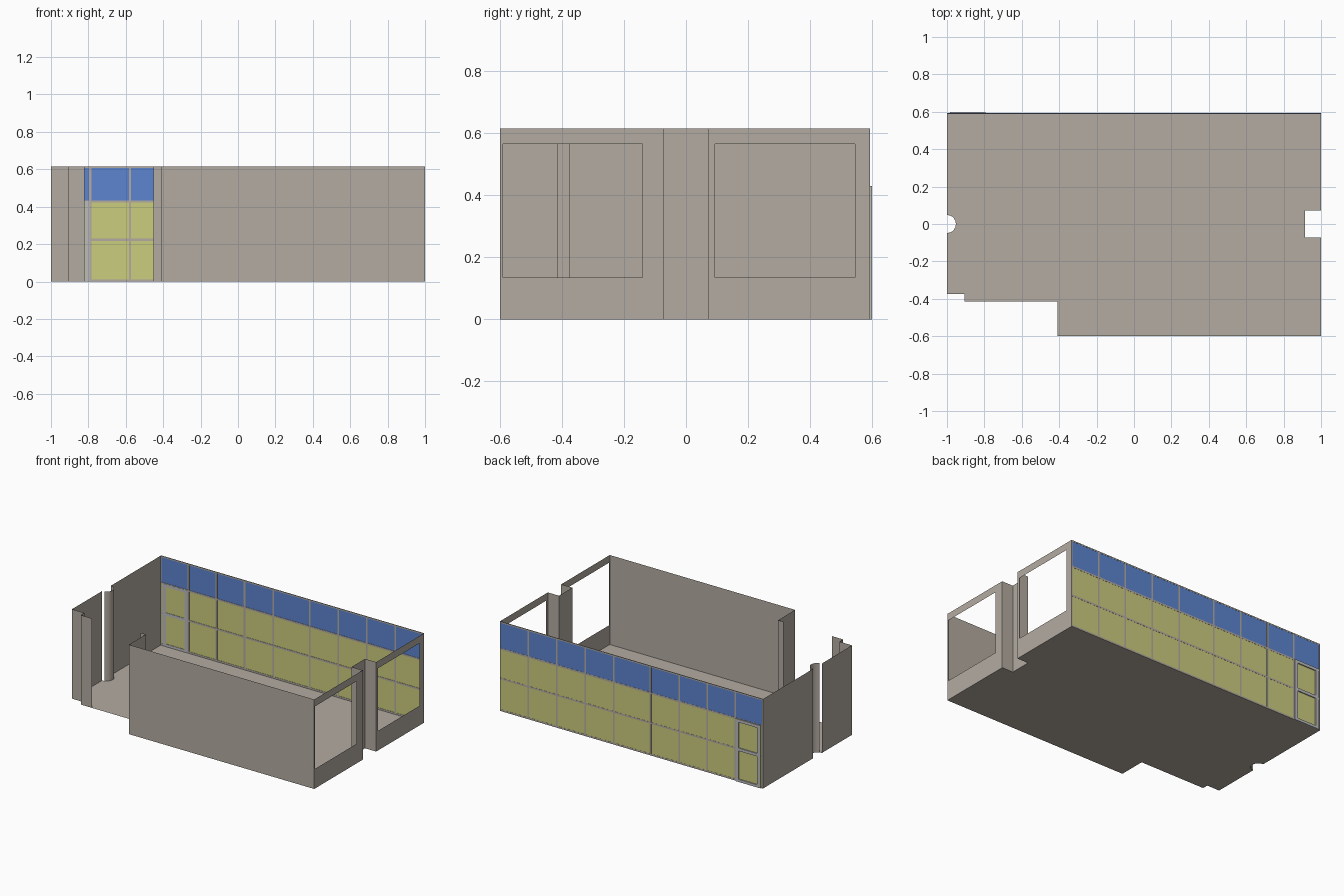
import bpy, bmesh, math

if "Cube" in bpy.data.objects:
    bpy.data.objects.remove(bpy.data.objects["Cube"])

H = 0.615          # wall height
BACK = 0.592       # plane of the glazed back wall


def material(name, r, g, b):
    lin = [((c / 255 + 0.055) / 1.055) ** 2.4 for c in (r, g, b)]
    m = bpy.data.materials.new(name)
    m.diffuse_color = (*lin, 1)
    m.use_nodes = True
    m.node_tree.nodes["Principled BSDF"].inputs["Base Color"].default_value = m.diffuse_color
    return m


WALL = material("warm_grey_plaster", 179, 171, 161)
YELLOW = material("yellow_glass", 203, 205, 126)
BLUE = material("blue_glass", 92, 133, 207)
FRAME = material("pale_grey_frame", 188, 188, 190)


def finish(name, bm, mat):
    bmesh.ops.remove_doubles(bm, verts=bm.verts, dist=1e-5)
    me = bpy.data.meshes.new(name)
    bm.to_mesh(me)
    bm.free()
    me.materials.append(mat)
    ob = bpy.data.objects.new(name, me)
    bpy.context.collection.objects.link(ob)
    return ob


def sheet_wall(name, path):
    """Thin wall following a plan path, full height."""
    bm = bmesh.new()
    for (x0, y0), (x1, y1) in zip(path, path[1:]):
        bm.faces.new([bm.verts.new(p) for p in
                      ((x0, y0, 0), (x1, y1, 0), (x1, y1, H), (x0, y0, H))])
    return finish(name, bm, WALL)


def window_wall(name, ys):
    """Right wall panel with one opening between ys[1] and ys[2]."""
    zs = (0, 0.135, 0.565, H)
    bm = bmesh.new()
    for i in range(3):
        for j in range(3):
            if i == 1 and j == 1:
                continue
            bm.faces.new([bm.verts.new((1, ys[a], zs[b])) for a, b in
                          ((i, j), (i + 1, j), (i + 1, j + 1), (i, j + 1))])
    return finish(name, bm, WALL)


def boxes(name, specs, mat):
    """One object made of boxes given as (x0, x1, y0, y1, z0, z1)."""
    bm = bmesh.new()
    for x0, x1, y0, y1, z0, z1 in specs:
        vs = bmesh.ops.create_cube(bm, size=1)["verts"]
        for v in vs:
            v.co = (x0 + (v.co.x + 0.5) * (x1 - x0),
                    y0 + (v.co.y + 0.5) * (y1 - y0),
                    z0 + (v.co.z + 0.5) * (z1 - z0))
    return finish(name, bm, mat)


# Plan outlines
R, N = 0.048, 10
arc = [(-1 + R * math.cos(a), R * math.sin(a))
       for a in (math.pi * (i / N - 0.5) for i in range(N + 1))]
entry_left = [(-1, -R), (-1, -0.375), (-0.905, -0.375), (-0.905, -0.415), (-0.82, -0.415)]
entry_right = [(-0.452, -0.415), (-0.41, -0.415), (-0.41, -0.6), (1, -0.6)]
pier = [(1, -0.073), (0.915, -0.073), (0.915, 0.073), (1, 0.073)]

# Floor
bm = bmesh.new()
outline = entry_left + entry_right + pier + [(1, BACK), (-1, BACK)] + arc[:0:-1]
bm.faces.new([bm.verts.new((x, y, 0)) for x, y in outline])
finish("floor", bm, WALL)

# Plain walls, right pier and round recess (narrow slot left at one side)
sheet_wall("entry_wall_left", entry_left)
sheet_wall("front_wall", entry_right)
sheet_wall("right_pier", pier)
sheet_wall("left_wall", [(-1, BACK), (-1, R)])
col = sheet_wall("round_recess", arc[1:])
for p in col.data.polygons:
    p.use_smooth = True

# Right wall with two window openings
window_wall("window_wall_front", (-0.6, -0.59, -0.14, -0.073))
window_wall("window_wall_back", (0.073, 0.093, 0.545, BACK))

# Glazed back wall: yellow panes below, blue panes above
xs = [-1, -0.79, -0.577, -0.363, -0.145, 0.133, 0.35, 0.567, 0.783, 1]
y0, y1 = BACK - 0.001, BACK + 0.001
boxes("yellow_panes", [(a, b, y0, y1, 0, 0.428) for a, b in zip(xs, xs[1:])], YELLOW)
boxes("blue_panes", [(a, b, y0, y1, 0.428, H) for a, b in zip(xs, xs[1:])], BLUE)

# Mullions and rails
f0, f1, w = BACK - 0.003, BACK + 0.002, 0.006
bars = [(max(x - w, -1), min(x + w, 1), f0, f1, 0, H) for x in xs]
bars += [(-1, 1, f0, f1, a, b) for a, b in
         ((0, 0.012), (0.217, 0.229), (0.422, 0.434), (0.606, H))]
boxes("mullions", bars, WALL)

# Door frame standing slightly proud of the glazing
dx0, dx1, dt, t = -0.985, -0.795, 0.43, 0.024
d0, d1 = BACK - 0.004, 0.6
boxes("door_frame", [
    (dx0, dx0 + t, d0, d1, 0, dt), (dx1 - t, dx1, d0, d1, 0, dt),
    (dx0 + t, dx1 - t, d0, d1, dt - 0.02, dt),
    (dx0 + t, dx1 - t, d0, d1, 0.213, 0.233),
    (dx0 + t, dx1 - t, d0, d1, 0, 0.018)], FRAME)
